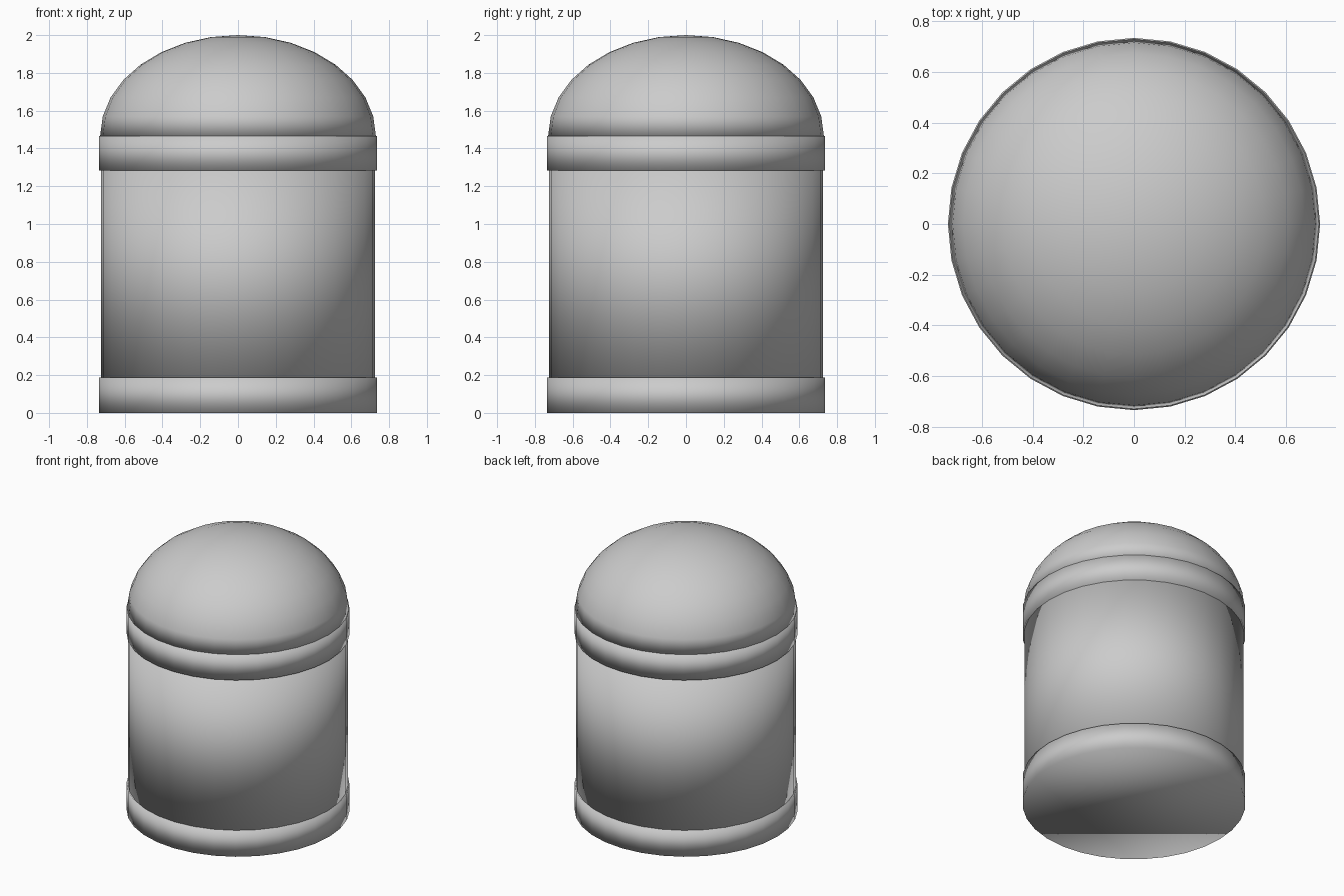
import bpy
import bmesh

if "Cube" in bpy.data.objects:
    bpy.data.objects.remove(bpy.data.objects["Cube"])

SIDES = 32


def smooth(obj):
    for p in obj.data.polygons:
        p.use_smooth = True


def drum(name, radius, z0, z1):
    bpy.ops.mesh.primitive_cylinder_add(vertices=SIDES, radius=radius, depth=z1 - z0,
                                        location=(0, 0, (z0 + z1) / 2))
    obj = bpy.context.object
    obj.name = name
    smooth(obj)
    return obj


# Main cylinder and the two slightly wider bands
drum("body", 0.725, 0.187, 1.282)
drum("base_band", 0.735, 0.0, 0.187)
drum("upper_band", 0.735, 1.282, 1.466)

# Domed lid: upper half of a flattened sphere, closed underneath
bpy.ops.mesh.primitive_uv_sphere_add(segments=SIDES, ring_count=16, radius=1)
dome = bpy.context.object
dome.name = "dome_lid"
bm = bmesh.new()
bm.from_mesh(dome.data)
bmesh.ops.delete(bm, geom=[v for v in bm.verts if v.co.z < -0.01], context='VERTS')
bmesh.ops.holes_fill(bm, edges=[e for e in bm.edges if e.is_boundary], sides=0)
bmesh.ops.scale(bm, vec=(0.73, 0.73, 0.534), verts=bm.verts)
bmesh.ops.translate(bm, vec=(0, 0, 1.466), verts=bm.verts)
bmesh.ops.recalc_face_normals(bm, faces=bm.faces)
bm.to_mesh(dome.data)
bm.free()
smooth(dome)
